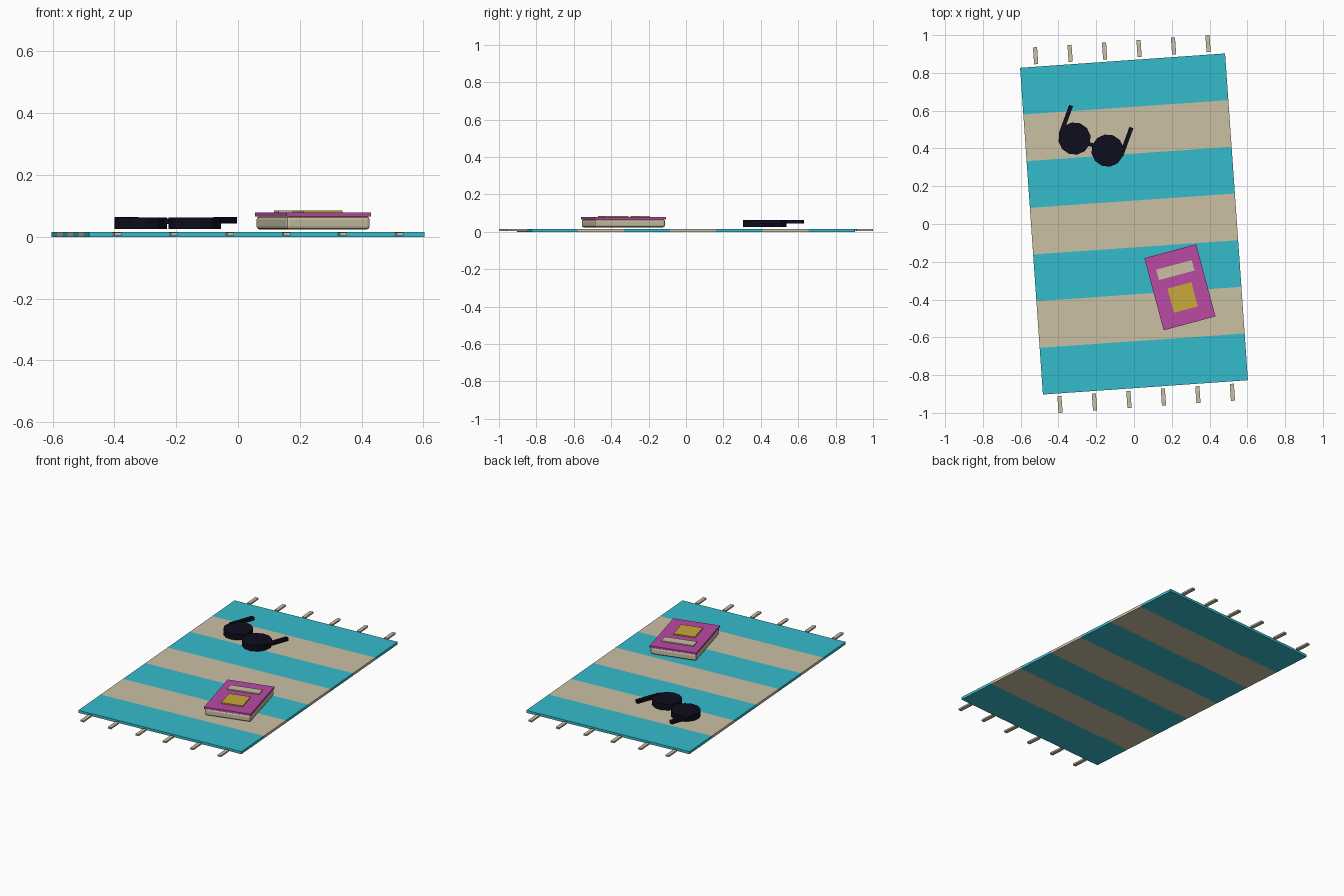
import bpy
import bmesh
from math import radians
from mathutils import Matrix, Vector

if "Cube" in bpy.data.objects:
    bpy.data.objects.remove(bpy.data.objects["Cube"])


def material(name, rgb):
    m = bpy.data.materials.new(name)
    m.use_nodes = True
    m.diffuse_color = (*rgb, 1)
    bsdf = next(n for n in m.node_tree.nodes if n.type == "BSDF_PRINCIPLED")
    bsdf.inputs["Base Color"].default_value = (*rgb, 1)
    return m


turquoise = material("turquoise", (0.036, 0.50, 0.60))
cream = material("cream", (0.59, 0.527, 0.366))
magenta = material("magenta", (0.497, 0.067, 0.376))
yellow = material("yellow", (0.584, 0.392, 0.042))
black = material("blue_black", (0.004, 0.004, 0.013))


def frame(x, y, degrees):
    """Placement on the ground, turned about the vertical."""
    return Matrix.Translation((x, y, 0)) @ Matrix.Rotation(radians(degrees), 4, "Z")


def finish(name, bm, place, *mats):
    mesh = bpy.data.meshes.new(name)
    bm.to_mesh(mesh)
    bm.free()
    for m in mats:
        mesh.materials.append(m)
    obj = bpy.data.objects.new(name, mesh)
    obj.matrix_world = place
    bpy.context.collection.objects.link(obj)
    return obj


def box(name, place, centre, size, z, mat):
    """Box with x-y centre and size, spanning the heights in z."""
    bm = bmesh.new()
    middle = Vector((*centre, sum(z) / 2))
    scale = Matrix.Diagonal((*size, z[1] - z[0], 1))
    bmesh.ops.create_cube(bm, size=1, matrix=Matrix.Translation(middle) @ scale)
    return finish(name, bm, place, mat)


# Towel: one slab cut crosswise into seven alternating stripes
towel_place = frame(0, 0, 4)
WIDTH, LENGTH, STRIPES = 1.088, 1.734, 7
bm = bmesh.new()
bmesh.ops.create_cube(bm, size=1, matrix=Matrix.Translation((0, 0, 0.008))
                      @ Matrix.Diagonal((WIDTH, LENGTH, 0.016, 1)))
for i in range(1, STRIPES):
    bmesh.ops.bisect_plane(bm, geom=bm.verts[:] + bm.edges[:] + bm.faces[:],
                           plane_co=(0, LENGTH * (i / STRIPES - 0.5), 0),
                           plane_no=(0, 1, 0))
for f in bm.faces:
    along = f.calc_center_median().y / LENGTH + 0.5
    f.material_index = min(int(along * STRIPES), STRIPES - 1) % 2
finish("towel", bm, towel_place, turquoise, cream)

# Fringe tassels at both ends
for end, side in (("front", -1), ("back", 1)):
    for i in range(6):
        box(f"{end}_tassel_{i + 1}", towel_place, ((i - 2.5) * 0.183, side * 0.925),
            (0.022, 0.09), (0.004, 0.014), cream)

# Book: rounded page block, cover, title and picture panels
book_place = frame(0.243, -0.335, 15)
pages = box("book_pages", book_place, (0, 0), (0.28, 0.39), (0.024, 0.066), cream)
bevel = pages.modifiers.new("rounded", "BEVEL")
bevel.width = 0.01
bevel.segments = 2
box("book_cover", book_place, (0, 0), (0.284, 0.395), (0.066, 0.078), magenta)
box("book_title_panel", book_place, (0, 0.094), (0.195, 0.057), (0.077, 0.085), cream)
box("book_picture_panel", book_place, (0, -0.056), (0.131, 0.133), (0.077, 0.085), yellow)

# Sunglasses lying flat: round lenses, bridge and open arms
glasses_place = frame(-0.2275, 0.4205, -20)
for name, side in (("right", -1), ("left", 1)):
    bm = bmesh.new()
    bmesh.ops.create_cone(bm, cap_ends=True, segments=12, radius1=0.086, radius2=0.086,
                          depth=0.037, matrix=Matrix.Translation((side * 0.093, 0, 0.0435)))
    finish(f"{name}_lens", bm, glasses_place, black)
    box(f"{name}_arm", glasses_place, (side * 0.17, 0.078), (0.022, 0.16),
        (0.043, 0.064), black)
box("glasses_bridge", glasses_place, (0, 0), (0.06, 0.02), (0.042, 0.06), black)
